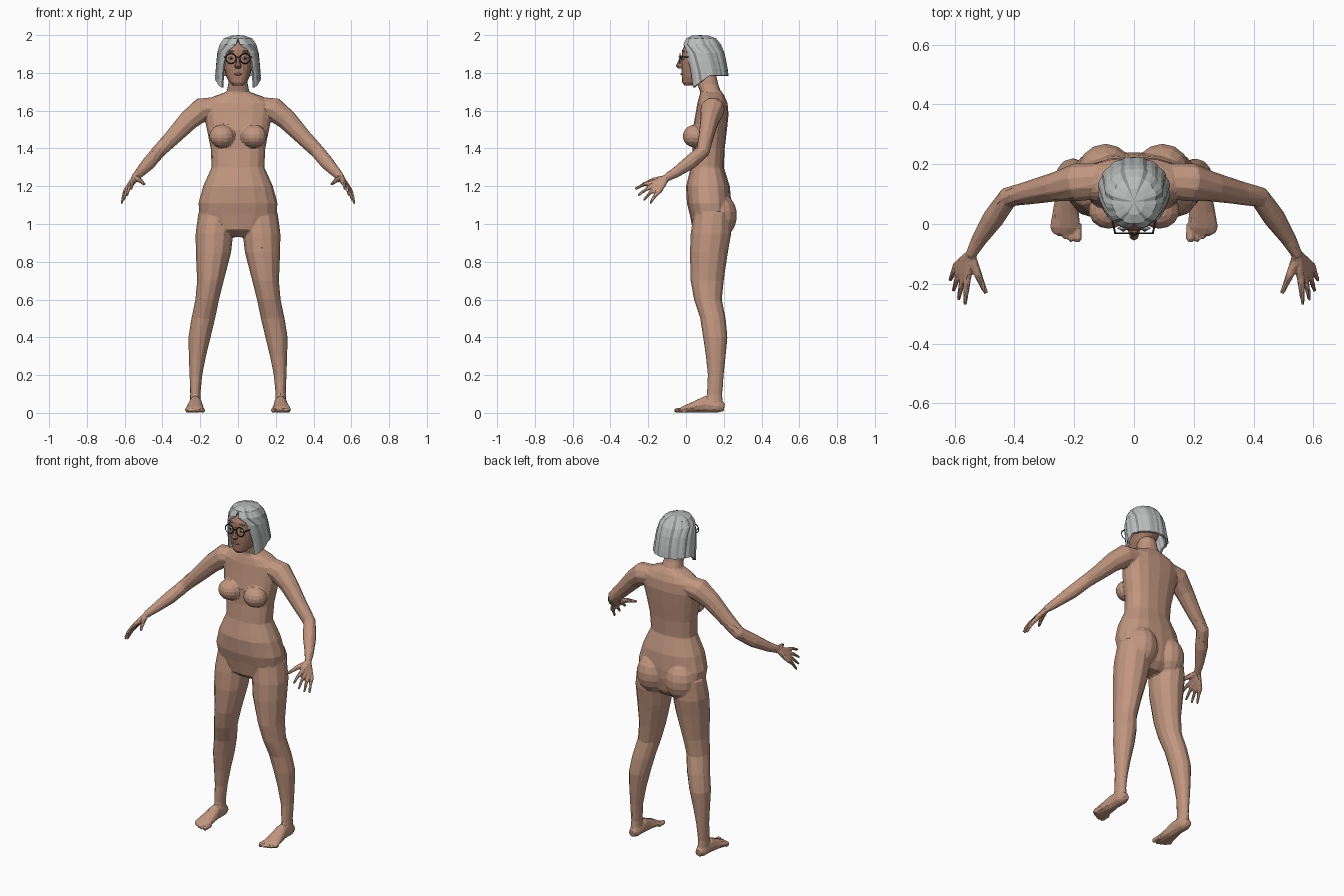
import bpy, bmesh
from math import sin, cos, pi, copysign
from mathutils import Vector, Matrix

if "Cube" in bpy.data.objects:
    bpy.data.objects.remove(bpy.data.objects["Cube"])


def material(name, r, g, b):
    mat = bpy.data.materials.new(name)
    mat.use_nodes = True
    mat.diffuse_color = (r, g, b, 1)
    shader = next(n for n in mat.node_tree.nodes if n.type == "BSDF_PRINCIPLED")
    shader.inputs["Base Color"].default_value = (r, g, b, 1)
    shader.inputs["Roughness"].default_value = 0.8
    return mat


skin = material("skin", 0.53, 0.305, 0.215)
face_skin = material("face skin", 0.40, 0.21, 0.145)
lip_red = material("lip red", 0.30, 0.11, 0.09)
hair_grey = material("hair grey", 0.50, 0.51, 0.51)
streak_grey = material("streak grey", 0.29, 0.295, 0.295)
frame_black = material("frame black", 0.025, 0.025, 0.025)
eye_white = material("eye white", 0.65, 0.62, 0.58)


def finish(bm, name, *mats):
    bmesh.ops.recalc_face_normals(bm, faces=bm.faces[:])
    mesh = bpy.data.meshes.new(name)
    bm.to_mesh(mesh)
    bm.free()
    for mat in mats:
        mesh.materials.append(mat)
    obj = bpy.data.objects.new(name, mesh)
    bpy.context.scene.collection.objects.link(obj)
    return obj


def loft(bm, rings):
    """Skin closed rings of points and cap both ends."""
    rows = [[bm.verts.new(p) for p in ring] for ring in rings]
    n = len(rows[0])
    for low, high in zip(rows, rows[1:]):
        for i in range(n):
            j = (i + 1) % n
            bm.faces.new((low[i], low[j], high[j], high[i]))
    bm.faces.new(rows[0][::-1])
    bm.faces.new(rows[-1])


def power(value, exponent):
    return copysign(abs(value) ** exponent, value)


def stack(bm, levels, n=16, exponent=0.85, x=0):
    """Horizontal sections given as (z, half width, front y, back y)."""
    rings = []
    for z, rx, front, back in levels:
        mid, ry = (front + back) / 2, (back - front) / 2
        rings.append([Vector((x + rx * power(cos(2 * pi * i / n), exponent),
                              mid + ry * power(sin(2 * pi * i / n), exponent), z))
                      for i in range(n)])
    loft(bm, rings)


def tube(bm, stations, side=1, n=10):
    """Sections across a path, given as (x, y, z, sideways radius, upright radius)."""
    path = [Vector((side * s[0], s[1], s[2])) for s in stations]
    rings = []
    for k, p in enumerate(path):
        along = (path[min(k + 1, len(path) - 1)] - path[max(k - 1, 0)]).normalized()
        u = along.cross(Vector((0, 0, 1))).normalized()
        v = u.cross(along)
        ru, rv = stations[k][3:]
        rings.append([p + u * ru * cos(2 * pi * i / n) + v * rv * sin(2 * pi * i / n)
                      for i in range(n)])
    loft(bm, rings)


def blob(bm, centre, radii, segments=14):
    bmesh.ops.create_uvsphere(bm, u_segments=segments, v_segments=segments // 2 + 2, radius=1,
                              matrix=Matrix.Translation(centre) @ Matrix.Diagonal((*radii, 1)))


# Body: overlapping masses fused into one faceted skin
torso = [(0.93, 0.06, 0.09, 0.19), (0.97, 0.15, 0.035, 0.225), (1.05, 0.205, 0.02, 0.24),
         (1.11, 0.21, 0.005, 0.24), (1.2, 0.185, 0.0, 0.232), (1.3, 0.14, 0.025, 0.2),
         (1.4, 0.145, 0.035, 0.205), (1.5, 0.165, 0.035, 0.217), (1.58, 0.18, 0.05, 0.225),
         (1.64, 0.18, 0.06, 0.22), (1.675, 0.13, 0.07, 0.205), (1.7, 0.06, 0.08, 0.19)]
neck = [(1.62, 0.075, 0.07, 0.21), (1.7, 0.06, 0.075, 0.185),
        (1.74, 0.052, 0.06, 0.17), (1.79, 0.05, 0.04, 0.16)]
leg = [(1.06, 0.11, 0.1, 0.04, 0.24), (0.95, 0.125, 0.1, 0.025, 0.24),
       (0.85, 0.13, 0.094, 0.02, 0.222), (0.7, 0.146, 0.071, 0.024, 0.2),
       (0.6, 0.163, 0.063, 0.042, 0.19), (0.5, 0.184, 0.063, 0.075, 0.21),
       (0.4, 0.204, 0.059, 0.09, 0.22), (0.3, 0.215, 0.046, 0.105, 0.21),
       (0.2, 0.223, 0.034, 0.115, 0.2), (0.1, 0.226, 0.027, 0.11, 0.192),
       (0.02, 0.226, 0.032, 0.1, 0.198)]
foot = [(0.225, 0.203, 0.03, 0.02, 0.022), (0.225, 0.17, 0.035, 0.034, 0.035),
        (0.225, 0.1, 0.045, 0.036, 0.045), (0.228, 0.04, 0.03, 0.045, 0.03),
        (0.23, -0.01, 0.019, 0.052, 0.019), (0.228, -0.03, 0.013, 0.045, 0.012)]
arm = [(0.11, 0.145, 1.62, 0.06, 0.055), (0.19, 0.14, 1.607, 0.065, 0.065),
       (0.26, 0.125, 1.55, 0.05, 0.055), (0.35, 0.105, 1.455, 0.04, 0.044),
       (0.42, 0.09, 1.385, 0.036, 0.038), (0.47, 0.02, 1.325, 0.037, 0.038),
       (0.52, -0.055, 1.272, 0.026, 0.028), (0.547, -0.105, 1.245, 0.018, 0.022)]
toe_tips = [(0.188, -0.062), (0.211, -0.06), (0.232, -0.052), (0.251, -0.04), (0.268, -0.024)]
finger_tips = [(0.565, -0.27, 1.185), (0.588, -0.255, 1.15),
               (0.605, -0.225, 1.125), (0.616, -0.19, 1.108)]
wrist = Vector((0.547, -0.1, 1.245))
index_knuckle, little_knuckle = Vector((0.558, -0.18, 1.217)), Vector((0.595, -0.14, 1.175))

body = bmesh.new()
stack(body, torso)
stack(body, neck)
for side in (1, -1):
    blob(body, (side * 0.085, 0.045, 1.465), (0.068, 0.062, 0.06))   # chest
    blob(body, (side * 0.095, 0.175, 1.045), (0.095, 0.095, 0.12))   # seat
    rings = []
    for z, x, rx, front, back in leg:
        mid, ry = (front + back) / 2, (back - front) / 2
        rings.append([(side * x + rx * cos(pi * i / 6), mid + ry * sin(pi * i / 6), z)
                      for i in range(12)])
    loft(body, rings)
    tube(body, foot, side)
    tube(body, arm, side)
    for x, y in toe_tips:
        r = 0.014 if x < 0.2 else 0.0105
        tube(body, [(x, 0.0, r, r, r), (x, y + 0.012, r, r, r), (x, y, r * 0.8, r / 2, r / 2)],
             side)
    for k, tip in enumerate(finger_tips):
        knuckle = index_knuckle.lerp(little_knuckle, k / 3)
        middle = knuckle.lerp(Vector(tip), 0.5) + Vector((0, 0, 0.008))
        tube(body, [(*wrist, 0.016, 0.016), (*knuckle, 0.014, 0.014),
                    (*middle, 0.01, 0.01), (*tip, 0.007, 0.007)], side, 8)
    tube(body, [(*wrist, 0.016, 0.016), (0.522, -0.17, 1.233, 0.014, 0.014),
                (0.495, -0.232, 1.21, 0.008, 0.008)], side, 8)      # thumb
body_obj = finish(body, "body", skin)
remesh = body_obj.modifiers.new("fuse", "REMESH")
remesh.mode = "VOXEL"
remesh.voxel_size = 0.005
relax = body_obj.modifiers.new("relax", "SMOOTH")
relax.factor = 0.5
relax.iterations = 5
facets = body_obj.modifiers.new("facets", "DECIMATE")
facets.ratio = 0.035

# Head with nose and ears
head = bmesh.new()
stack(head, [(1.732, 0.026, -0.008, 0.06), (1.75, 0.046, -0.02, 0.1), (1.78, 0.062, -0.022, 0.14),
             (1.82, 0.073, -0.024, 0.17), (1.87, 0.078, -0.024, 0.19),
             (1.92, 0.078, -0.02, 0.19), (1.96, 0.065, 0.0, 0.17)], 20)
stack(head, [(1.822, 0.013, -0.04, 0.0), (1.836, 0.018, -0.055, 0.0),
             (1.86, 0.01, -0.042, 0.0), (1.892, 0.009, -0.03, 0.0)], 8)
for side in (1, -1):
    blob(head, (side * 0.083, 0.075, 1.85), (0.012, 0.02, 0.032), 10)
finish(head, "head", face_skin)

# Painted features of the face
lips = bmesh.new()
blob(lips, (0, -0.021, 1.793), (0.023, 0.008, 0.006), 10)
finish(lips, "lips", lip_red)
eyes, irises, brows = bmesh.new(), bmesh.new(), bmesh.new()
for side in (1, -1):
    blob(eyes, (side * 0.036, -0.014, 1.877), (0.014, 0.01, 0.007), 10)
    blob(irises, (side * 0.036, -0.023, 1.877), (0.006, 0.003, 0.006), 8)
    blob(brows, (side * 0.036, -0.014, 1.914), (0.021, 0.006, 0.004), 8)
finish(eyes, "eyes", eye_white)
finish(irises, "irises", frame_black)
finish(brows, "eyebrows", streak_grey)

# Glasses: round rims, bridge and temples
glasses = bmesh.new()
for side in (1, -1):
    outline = []
    for k in range(17):
        a = 2 * pi * k / 16
        hub = Vector((side * 0.037, -0.031, 1.876))
        spoke = Vector((cos(a), 0, sin(a)))
        outline.append([hub + spoke * (0.027 + 0.003 * cos(b)) + Vector((0, 0.003 * sin(b), 0))
                        for b in (0, pi / 2, pi, 3 * pi / 2)])
    loft(glasses, outline)
    tube(glasses, [(0.063, -0.031, 1.884, 0.003, 0.003), (0.086, 0.07, 1.884, 0.003, 0.003)],
         side, 6)
tube(glasses, [(-0.011, -0.033, 1.882, 0.003, 0.003), (0, -0.037, 1.885, 0.003, 0.003),
               (0.011, -0.033, 1.882, 0.003, 0.003)], 1, 6)
finish(glasses, "glasses", frame_black)

# Bobbed hair: (z, half width, front y, back y, half angle open at the face, drop at front)
hair_rows = [(1.997, 0.035, 0.03, 0.12, 0, 0), (1.983, 0.075, 0.0, 0.16, 0, 0),
             (1.95, 0.098, -0.018, 0.187, 0.12, 0), (1.905, 0.11, -0.02, 0.205, 0.62, 0),
             (1.86, 0.115, -0.018, 0.215, 0.74, 0.01), (1.82, 0.119, -0.01, 0.222, 0.8, 0.035),
             (1.785, 0.122, 0.0, 0.226, 0.8, 0.08)]
columns = 36
hair = bmesh.new()
grid = []
for z, rx, front, back, gap, drop in hair_rows:
    row = []
    for i in range(columns + 1):
        a = gap + (2 * pi - 2 * gap) * i / columns
        lock = 0.965 if i % 3 == 0 else 1
        mid, ry = (front + back) / 2, (back - front) / 2
        row.append(hair.verts.new((rx * lock * sin(a), mid - ry * lock * cos(a),
                                   z - drop * max(0, cos(a) + 0.1))))
    grid.append(row)
crown = hair.verts.new((0, 0.075, 2.0))
for i in range(columns):
    mirrored = min(i, columns - 1 - i)
    strip = [hair.faces.new((crown, grid[0][i], grid[0][i + 1]))]
    for upper, lower in zip(grid, grid[1:]):
        strip.append(hair.faces.new((upper[i], lower[i], lower[i + 1], upper[i + 1])))
    for face in strip:
        face.material_index = 1 if mirrored % 6 == 3 else 0
bmesh.ops.remove_doubles(hair, verts=hair.verts[:], dist=0.0005)
hair_obj = finish(hair, "hair", hair_grey, streak_grey)
shell = hair_obj.modifiers.new("thickness", "SOLIDIFY")
shell.thickness = 0.014
shell.offset = -1
